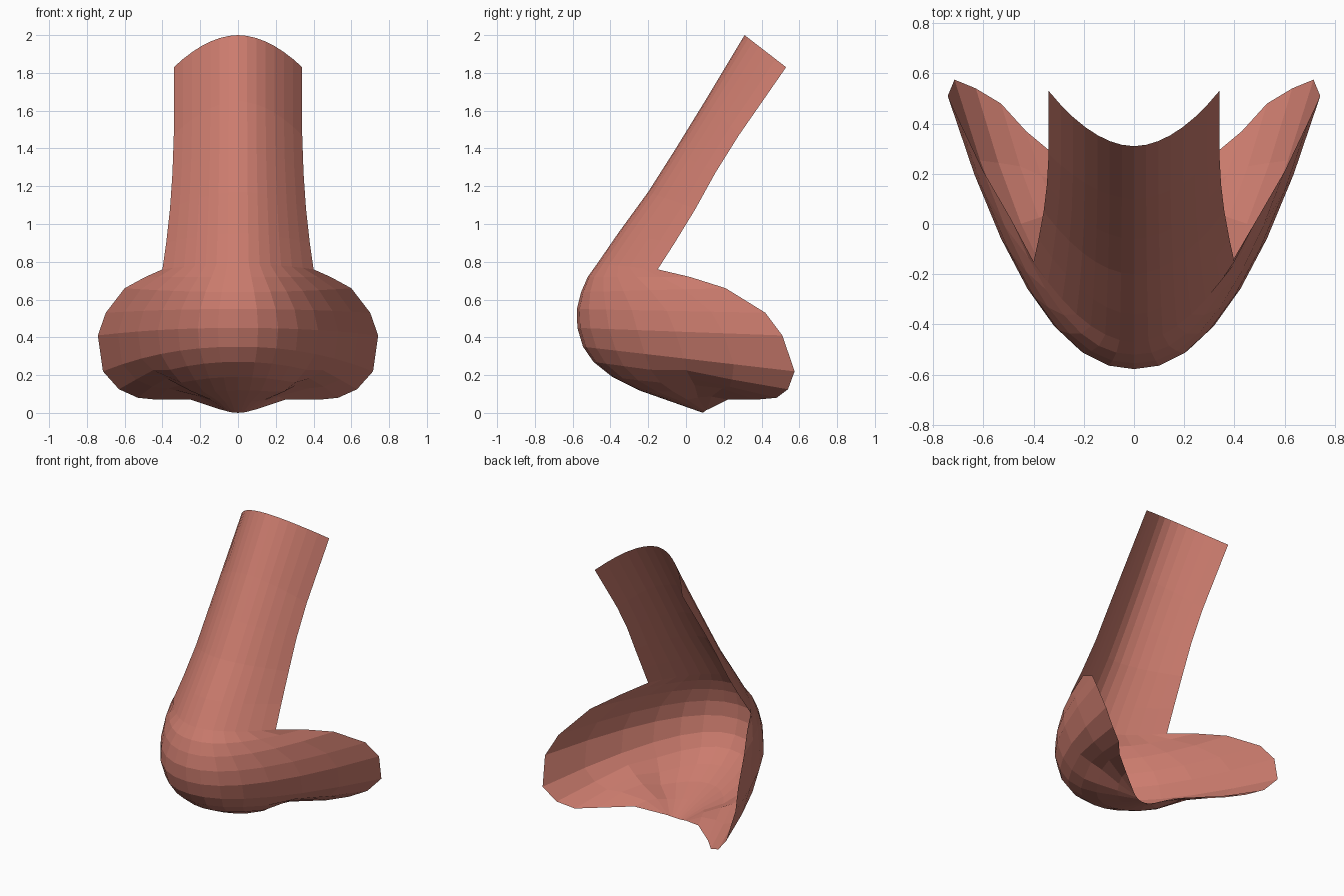
import bpy, bmesh, math

if "Cube" in bpy.data.objects:
    bpy.data.objects.remove(bpy.data.objects["Cube"])

# Half rows from the top of the bridge to the base: centre (y, z), outer edge (x, y, z)
ROWS = [
    # bridge
    ((.31, 2.0), (.34, .53, 1.83)), ((.10, 1.65), (.34, .28, 1.47)),
    ((-.06, 1.39), (.347, .155, 1.27)), ((-.20, 1.17), (.36, .05, 1.08)),
    ((-.36, .95), (.38, -.06, .90)), ((-.47, .79), (.40, -.15, .76)),
    # tip and wings
    ((-.52, .72), (.49, .02, .72)), ((-.555, .64), (.60, .21, .66)),
    ((-.578, .55), (.70, .42, .53)), ((-.575, .45), (.742, .51, .41)),
    ((-.545, .35), (.715, .575, .22)),
    # underside
    ((-.49, .27), (.63, .54, .125)), ((-.39, .19), (.53, .48, .08)),
    ((-.25, .12), (.43, .37, .07)), ((-.08, .06), (.25, .22, .07)),
    ((.09, 0), (.10, .12, .02)),
]
HALF = 7


def surface_point(r, t):
    (cy, cz), (ex, ey, ez) = ROWS[r]
    s = abs(t)
    f = s ** (1.9 if r < 6 else 2.2)
    x, y, z = ex * t, cy + (ey - cy) * f, cz + (ez - cz) * f
    # nostril hollow pressed up into the underside
    if r > 10:
        d2 = (abs(x) - .36) ** 2 + (y - .16) ** 2
        z += .11 * math.exp(-d2 / .025) * min(1, 3 * (1 - s))
    return x, y, z


# Open nose shell, flat shaded
bm = bmesh.new()
grid = [[bm.verts.new(surface_point(r, i / HALF)) for i in range(-HALF, HALF + 1)]
        for r in range(len(ROWS))]
for a, b in zip(grid, grid[1:]):
    for i in range(2 * HALF):
        bm.faces.new((a[i], b[i], b[i + 1], a[i + 1]))
mesh = bpy.data.meshes.new("nose")
bm.to_mesh(mesh)
bm.free()
nose = bpy.data.objects.new("nose", mesh)
bpy.context.collection.objects.link(nose)

skin = bpy.data.materials.new("skin pink")
skin.diffuse_color = (.60, .20, .155, 1)
skin.use_nodes = True
skin.node_tree.nodes["Principled BSDF"].inputs["Base Color"].default_value = skin.diffuse_color
mesh.materials.append(skin)
